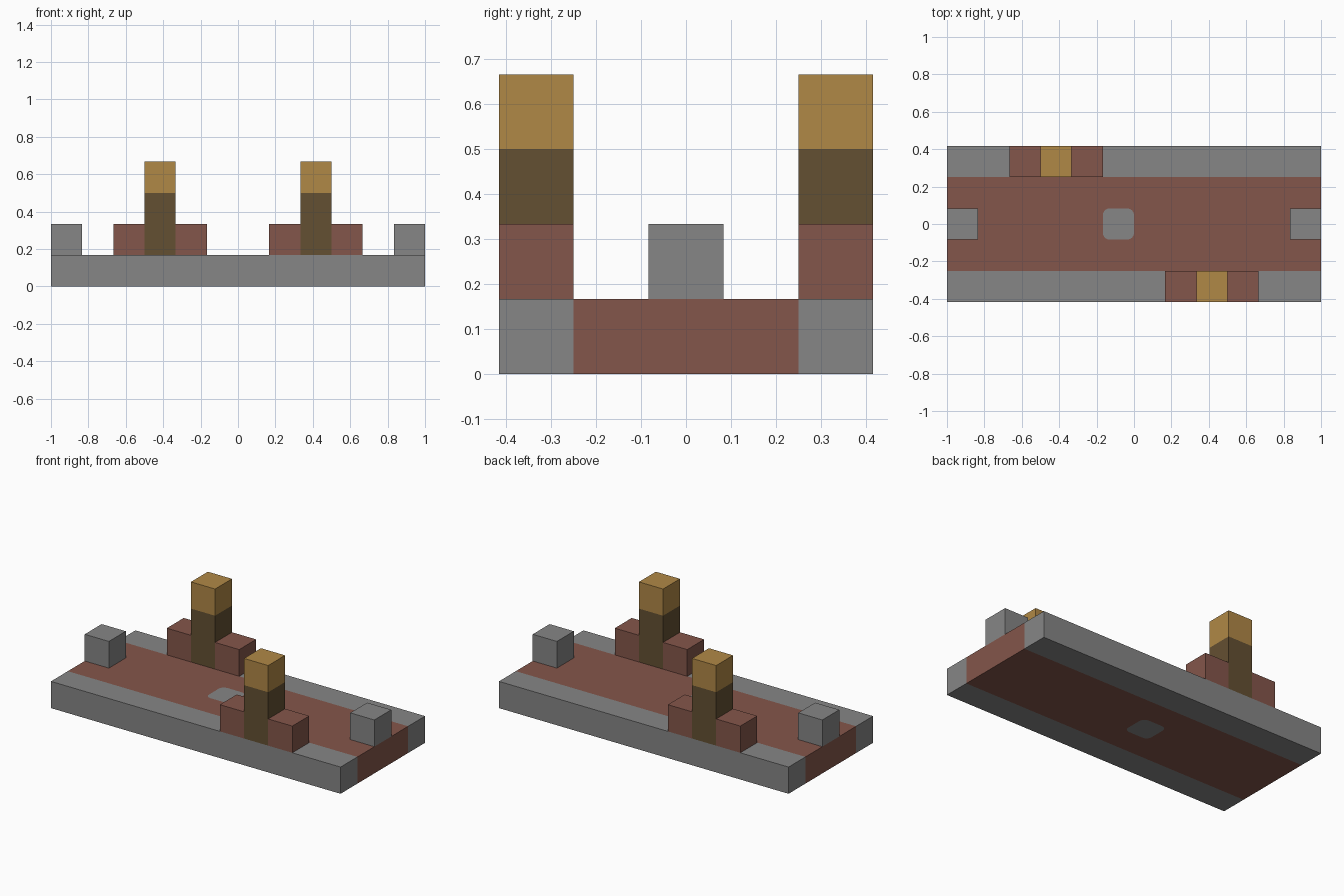
import bpy, bmesh, math

default = bpy.data.objects.get("Cube")
if default:
    bpy.data.objects.remove(default, do_unlink=True)

U = 1 / 6  # one building block


def material(name, color):
    m = bpy.data.materials.new(name)
    m.use_nodes = True
    m.diffuse_color = (*color, 1)
    m.node_tree.nodes["Principled BSDF"].inputs["Base Color"].default_value = (*color, 1)
    return m


GREY = material("stone grey", (0.238, 0.238, 0.238))
BROWN = material("brick brown", (0.231, 0.093, 0.069))
DARK = material("dark wood", (0.127, 0.08, 0.032))
TAN = material("lamp tan", (0.434, 0.246, 0.061))


def add_object(name, bm, *mats):
    bmesh.ops.recalc_face_normals(bm, faces=bm.faces)
    mesh = bpy.data.meshes.new(name)
    bm.to_mesh(mesh)
    bm.free()
    for m in mats:
        mesh.materials.append(m)
    obj = bpy.data.objects.new(name, mesh)
    bpy.context.collection.objects.link(obj)
    return obj


def block(name, mat, center, size):
    """Box with centre and size given in blocks."""
    bm = bmesh.new()
    bmesh.ops.create_cube(bm, size=1)
    for v in bm.verts:
        v.co = [(c + k * s) * U for c, k, s in zip(center, v.co, size)]
    return add_object(name, bm, mat)


def loop(bm, points, z):
    verts = [bm.verts.new((x, y, z)) for x, y in points]
    edges = [bm.edges.new((a, b)) for a, b in zip(verts, verts[1:] + verts[:1])]
    return verts, edges


# Road bed with a rounded grey inlay on top and bottom
outline = [(sx * 6 * U, sy * 1.5 * U) for sx, sy in ((-1, -1), (1, -1), (1, 1), (-1, 1))]
half, radius = U / 2, 0.035
inlay = []
for corner in range(4):
    mid = math.radians(45 + 90 * corner)
    cx = math.copysign(half - radius, math.cos(mid)) - half
    cy = math.copysign(half - radius, math.sin(mid))
    for step in range(5):
        a = mid + math.radians(22.5 * (step - 2))
        inlay.append((cx + radius * math.cos(a), cy + radius * math.sin(a)))

bm = bmesh.new()
rims = []
for z in (0, U):
    outer, outer_edges = loop(bm, outline, z)
    inner, inner_edges = loop(bm, inlay, z)
    bmesh.ops.triangle_fill(bm, edges=outer_edges + inner_edges, use_beauty=True,
                            normal=(0, 0, 1))
    # Drop any triangles inside the inlay, then close it with one face
    inside = [f for f in bm.faces if all(v in inner for v in f.verts)]
    if inside:
        bmesh.ops.delete(bm, geom=inside, context='FACES_ONLY')
    bm.faces.new(inner).material_index = 1
    rims.append(outer)
for i in range(4):
    j = (i + 1) % 4
    bm.faces.new((rims[0][i], rims[0][j], rims[1][j], rims[1][i]))
add_object("road_bed", bm, BROWN, GREY)

# Kerbs, towers and end posts, repeated by half-turn symmetry
for s, side, end in ((-1, "front", "left"), (1, "back", "right")):
    x, y = -2.5 * s, 2 * s
    block(side + "_kerb", GREY, (0, y, 0.5), (12, 1, 1))
    for dx, part in ((-1, "right"), (1, "left")):
        block(f"{side}_tower_{part}_step", BROWN, (x + dx, y, 1.5), (1, 1, 1))
    block(side + "_tower_post", DARK, (x, y, 2), (1, 1, 2))
    block(side + "_tower_lamp", TAN, (x, y, 3.5), (1, 1, 1))
    block(end + "_end_post", GREY, (-5.5 * s, 0, 1.5), (1, 1, 1))
